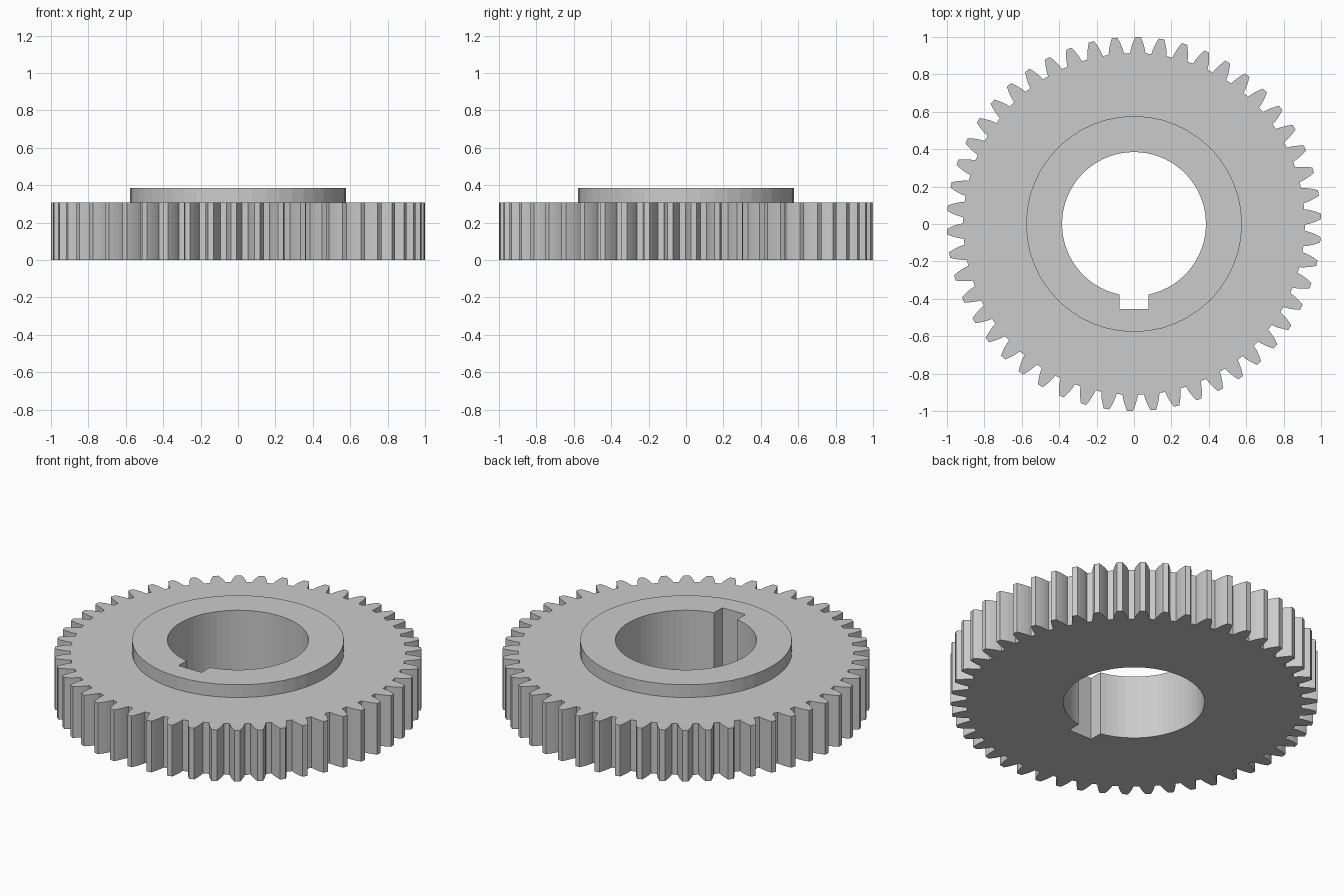
import bpy, bmesh, math

if "Cube" in bpy.data.objects:
    bpy.data.objects.remove(bpy.data.objects["Cube"])

TEETH = 50
M = 2 / (TEETH + 2)                # gear module, the tip radius is 1
PITCH_R, ROOT_R, TIP_R = M * TEETH / 2, M * (TEETH / 2 - 1.25), 1.0
BASE_R = PITCH_R * math.cos(math.radians(20))
PHASE = math.radians(2.35)
GEAR_TOP, HUB_TOP = 8 * M, 10 * M
HUB_R, BORE_R = 15 * M, 10 * M
KEY_HALF, KEY_DEPTH = 2 * M, 0.455


def polar(r, a):
    return (r * math.cos(a), r * math.sin(a))


def involute(r):
    p = math.acos(BASE_R / r)
    return math.tan(p) - p


def half_angle(r):
    """Half the angular thickness of a tooth at radius r."""
    return math.pi / (2 * TEETH) + involute(PITCH_R) - involute(r)


def tooth_outline():
    radii = [ROOT_R + (TIP_R - ROOT_R) * i / 4 for i in range(5)]
    pts = []
    for t in range(TEETH):
        a = PHASE + t * math.tau / TEETH
        pts += [polar(r, a - half_angle(r)) for r in radii]
        pts += [polar(r, a + half_angle(r)) for r in reversed(radii)]
    return pts


def hub_outline(n=48):
    return [polar(HUB_R, i * math.tau / n) for i in range(n)]


def bore_outline(n=64):
    # round bore with a square keyway towards -y
    d = math.asin(KEY_HALF / BORE_R)
    start, sweep = -math.pi / 2 + d, math.tau - 2 * d
    arc = [polar(BORE_R, start + sweep * i / n) for i in range(n + 1)]
    return arc + [(-KEY_HALF, -KEY_DEPTH), (KEY_HALF, -KEY_DEPTH)]


bm = bmesh.new()


def wall(pts, z0, z1):
    """Upright wall along a closed outline; returns its bottom and top edges."""
    n = len(pts)
    rings = []
    for z in (z0, z1):
        vs = [bm.verts.new((x, y, z)) for x, y in pts]
        rings.append((vs, [bm.edges.new((vs[i], vs[(i + 1) % n])) for i in range(n)]))
    lo, hi = rings[0][0], rings[1][0]
    for i in range(n):
        j = (i + 1) % n
        bm.faces.new((lo[i], lo[j], hi[j], hi[i]))
    return rings[0][1], rings[1][1]


def cap(outer, inner, up):
    """Flat ring between two outlines at one height."""
    bmesh.ops.triangle_fill(bm, edges=outer + inner, use_beauty=True, normal=(0, 0, up))


# toothed rim, raised hub and keyed bore
gear_lo, gear_hi = wall(tooth_outline(), 0, GEAR_TOP)
hub_lo, hub_hi = wall(hub_outline(), GEAR_TOP, HUB_TOP)
bore_lo, bore_hi = wall(bore_outline(), 0, HUB_TOP)

# underside, gear face and hub face
cap(gear_lo, bore_lo, -1)
cap(gear_hi, hub_lo, 1)
cap(hub_hi, bore_hi, 1)
bmesh.ops.recalc_face_normals(bm, faces=bm.faces[:])

mesh = bpy.data.meshes.new("spur_gear")
bm.to_mesh(mesh)
bm.free()
gear = bpy.data.objects.new("spur_gear", mesh)
bpy.context.collection.objects.link(gear)

steel = bpy.data.materials.new("grey_steel")
steel.diffuse_color = (0.6, 0.6, 0.6, 1)
steel.use_nodes = True
steel.node_tree.nodes["Principled BSDF"].inputs["Base Color"].default_value = steel.diffuse_color
mesh.materials.append(steel)
